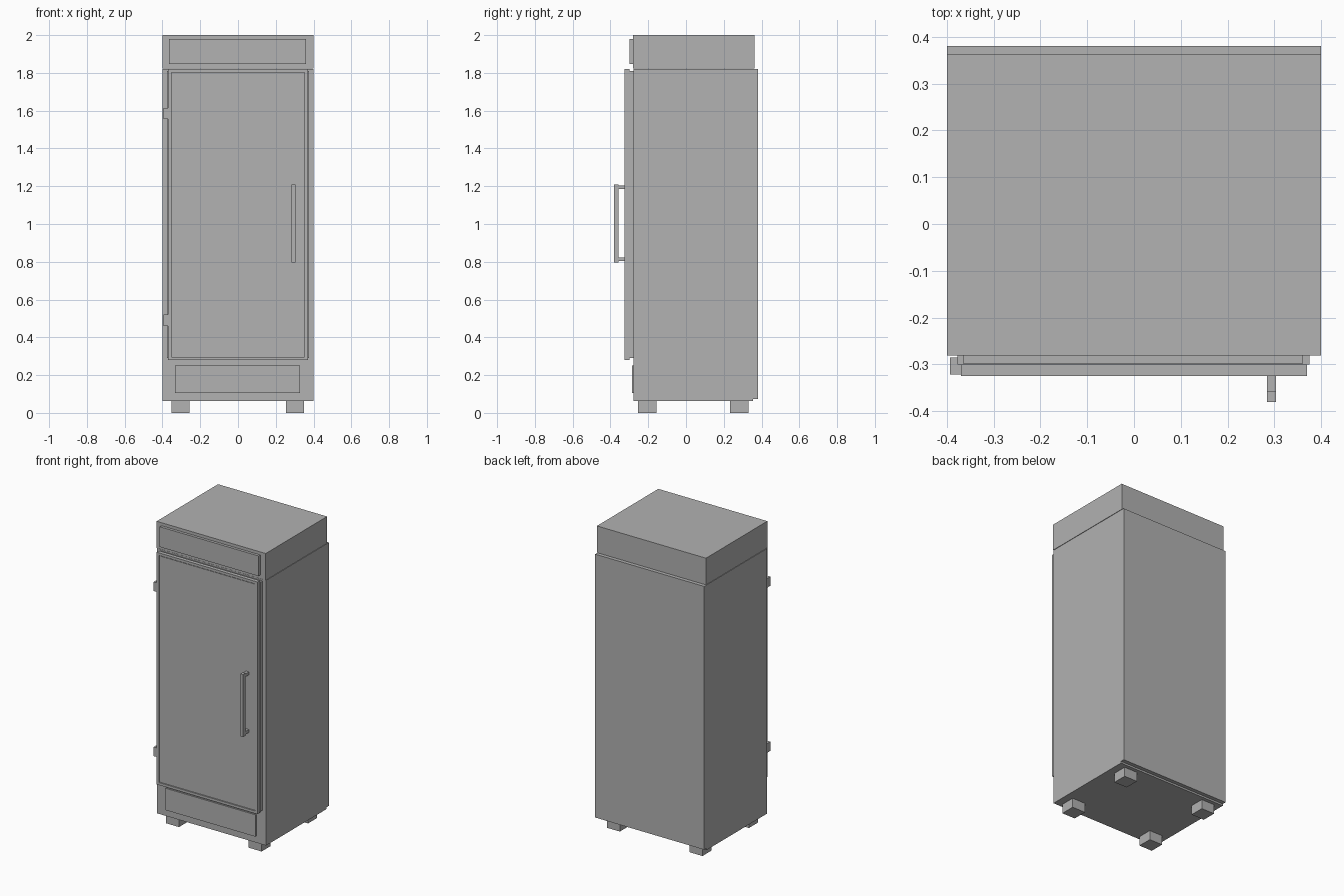
import bpy, bmesh

if "Cube" in bpy.data.objects:
    bpy.data.objects.remove(bpy.data.objects["Cube"])

steel = bpy.data.materials.new("brushed_grey")
steel.diffuse_color = (0.445, 0.445, 0.445, 1)
steel.use_nodes = True
steel.node_tree.nodes["Principled BSDF"].inputs["Base Color"].default_value = steel.diffuse_color


def finish(name, bm):
    mesh = bpy.data.meshes.new(name)
    bm.to_mesh(mesh)
    bm.free()
    mesh.materials.append(steel)
    obj = bpy.data.objects.new(name, mesh)
    bpy.context.collection.objects.link(obj)
    return obj


def box_bm(x, y, z):
    """Box from (min, max) ranges on each axis."""
    bm = bmesh.new()
    bmesh.ops.create_cube(bm, size=1)
    for v in bm.verts:
        v.co = [r[0] if c < 0 else r[1] for c, r in zip(v.co, (x, y, z))]
    return bm


def box(name, x, y, z):
    return finish(name, box_bm(x, y, z))


# Cabinet body, back sheet and upper housing
box("cabinet_body", (-0.4, 0.4), (-0.277, 0.355), (0.062, 1.82))
box("back_sheet", (-0.4, 0.4), (0.355, 0.381), (0.074, 1.82))
box("upper_housing", (-0.4, 0.4), (-0.281, 0.362), (1.823, 2.0))

# Grille panel above and kick panel below the door
box("top_panel", (-0.365, 0.36), (-0.299, -0.281), (1.846, 1.98))
box("kick_panel", (-0.333, 0.328), (-0.286, -0.277), (0.105, 0.25))

# Door gasket
box("door_gasket", (-0.377, 0.375), (-0.30, -0.277), (0.29, 1.81))

# Door with a stepped recess on its front face
bm = box_bm((-0.37, 0.37), (-0.325, -0.30), (0.28, 1.82))
bm.normal_update()
front = min(bm.faces, key=lambda f: f.calc_center_median().y)
for thickness, depth in ((0.024, 0.0), (0.0, -0.008), (0.006, 0.0), (0.0, 0.004)):
    if thickness:
        bmesh.ops.inset_region(bm, faces=[front], thickness=thickness)
    else:
        ext = bmesh.ops.extrude_discrete_faces(bm, faces=[front])
        front = ext["faces"][0]
        bmesh.ops.translate(bm, verts=front.verts, vec=(0, -depth, 0))
finish("door", bm)

# Handle bar on two posts
box("handle_bar", (0.284, 0.304), (-0.381, -0.357), (0.795, 1.21))
for label, z in (("lower", 0.813), ("upper", 1.195)):
    box(label + "_handle_post", (0.284, 0.304), (-0.357, -0.315), (z - 0.01, z + 0.01))

# Hinges on the left edge of the door
for label, z in (("lower", 0.49), ("upper", 1.585)):
    box(label + "_hinge", (-0.394, -0.37), (-0.322, -0.286), (z - 0.03, z + 0.03))

# Four square feet
for side, x in (("left", -0.304), ("right", 0.302)):
    for end, y in (("front", -0.205), ("back", 0.282)):
        box(f"{end}_{side}_foot", (x - 0.048, x + 0.048), (y - 0.048, y + 0.048), (0, 0.062))
